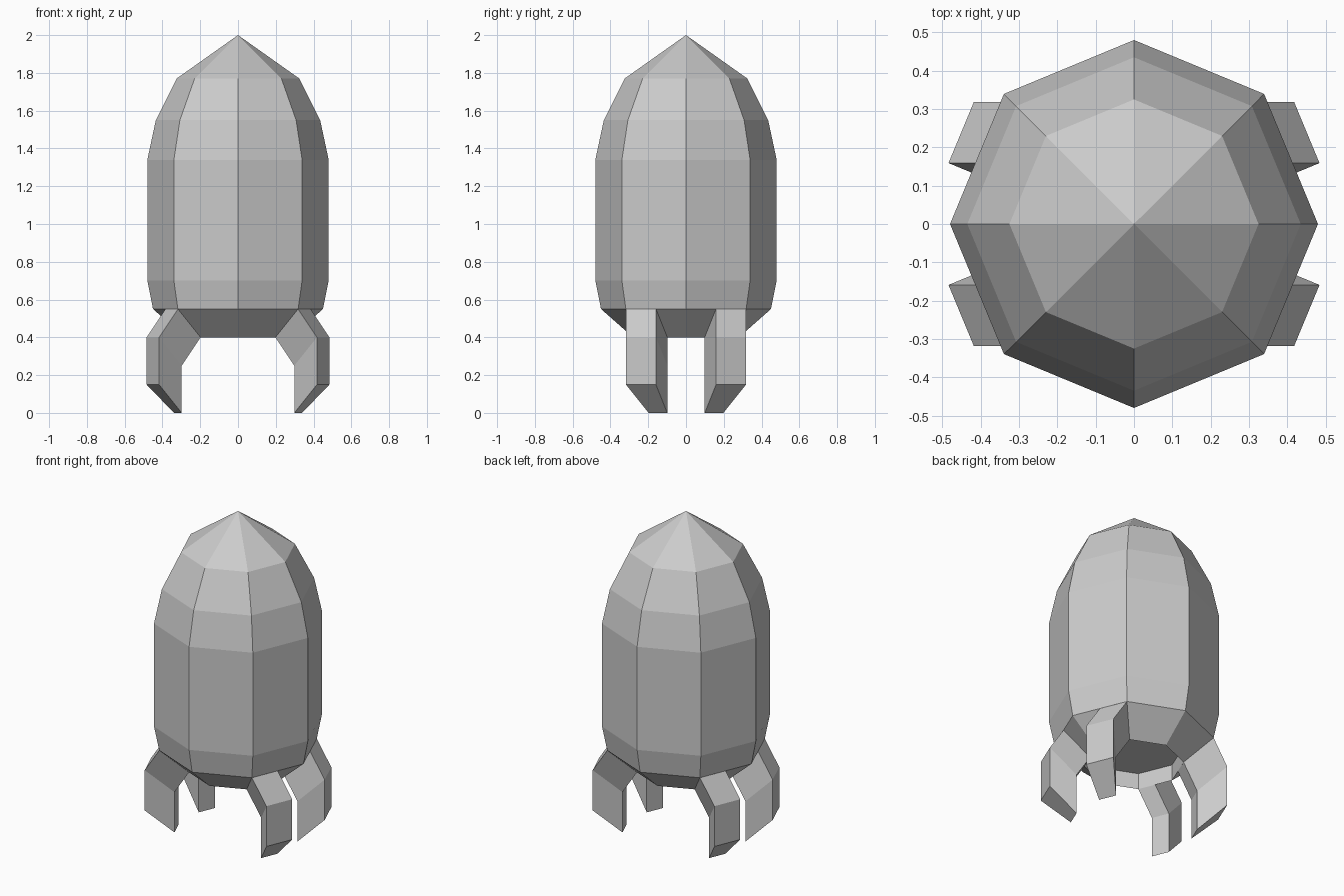
import bpy, bmesh
from math import sin, cos, pi

if "Cube" in bpy.data.objects:
    bpy.data.objects.remove(bpy.data.objects["Cube"])

SIDES = 8


def ring(bm, r, z):
    return [bm.verts.new((r * cos(2 * pi * i / SIDES), r * sin(2 * pi * i / SIDES), z))
            for i in range(SIDES)]


def bridge(bm, a, b, closed=True):
    n = len(a)
    for i in range(n):
        j = (i + 1) % n
        bm.faces.new((a[i], a[j], b[j], b[i]))


def finish(bm, name):
    bmesh.ops.recalc_face_normals(bm, faces=bm.faces[:])
    mesh = bpy.data.meshes.new(name)
    bm.to_mesh(mesh)
    bm.free()
    obj = bpy.data.objects.new(name, mesh)
    bpy.context.collection.objects.link(obj)
    return obj


# Octagonal hull: recessed underside, tapered base, straight wall, pointed nose
profile = [(0.28, 0.50), (0.28, 0.40), (0.45, 0.55), (0.48, 0.70),
           (0.48, 1.34), (0.435, 1.55), (0.325, 1.77)]
bm = bmesh.new()
rings = [ring(bm, r, z) for r, z in profile]
for lower, upper in zip(rings, rings[1:]):
    bridge(bm, lower, upper)
bm.faces.new(rings[0])
tip = bm.verts.new((0, 0, 2.0))
for i in range(SIDES):
    bm.faces.new((rings[-1][i], rings[-1][(i + 1) % SIDES], tip))
finish(bm, "rocket_hull")

# Legs: half of a base facet swept outwards, then straight down, mirrored to four
root = [(0.318, 0.318, 0.55), (0.384, 0.159, 0.55), (0.239, 0.099, 0.40), (0.198, 0.198, 0.40)]
offsets = [(0, 0), (0.10, -0.15), (0.10, -0.40)]
bm = bmesh.new()
sections = [[bm.verts.new((x + dx, y, z + dz)) for x, y, z in root] for dx, dz in offsets]
for a, b in zip(sections, sections[1:]):
    bridge(bm, a, b)
bm.faces.new(sections[0])
bm.faces.new(sections[-1])
legs = finish(bm, "landing_legs")
mirror = legs.modifiers.new("Mirror", 'MIRROR')
mirror.use_axis = (True, True, False)
mirror.use_mirror_merge = False
